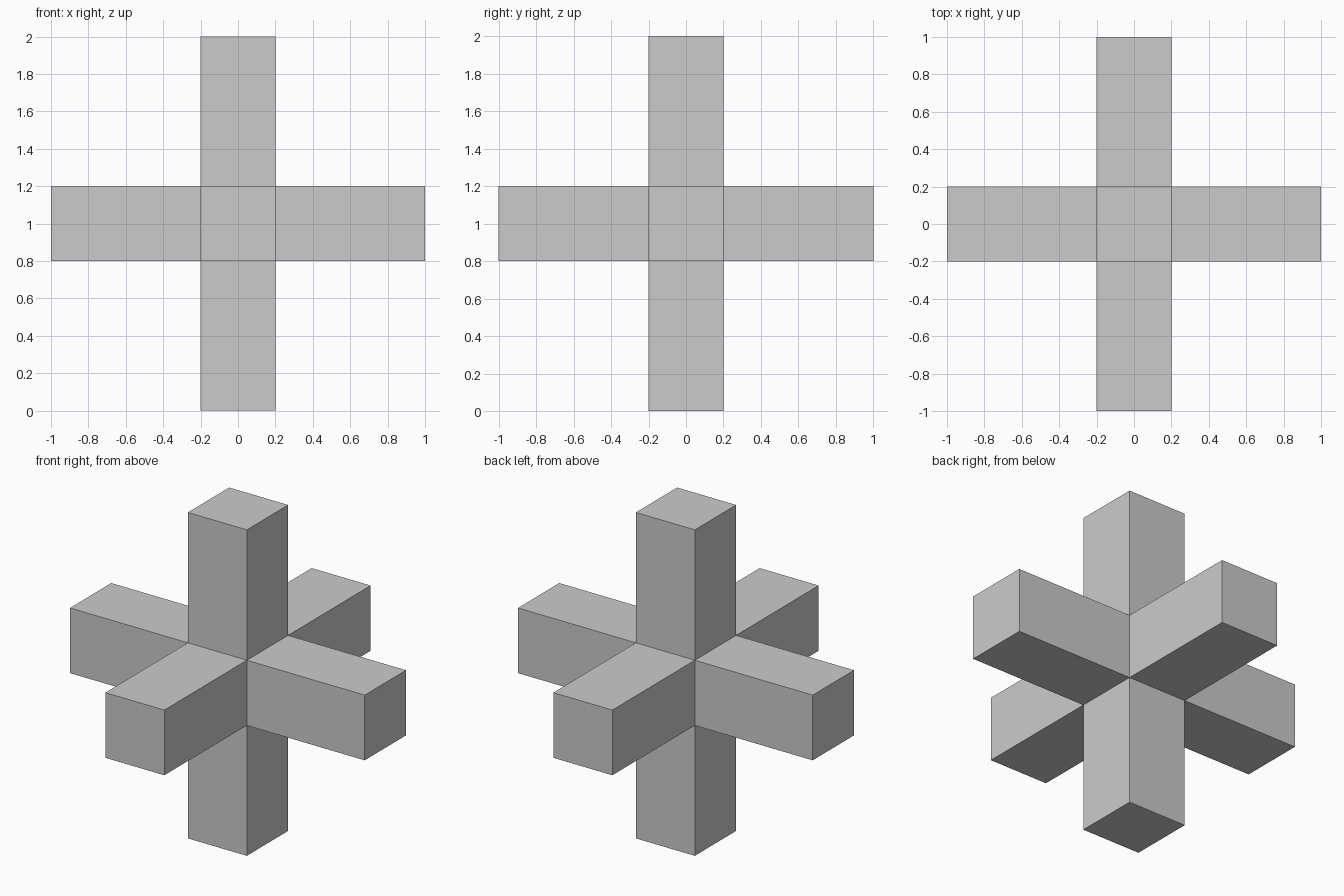
import bpy
import bmesh

if "Cube" in bpy.data.objects:
    bpy.data.objects.remove(bpy.data.objects["Cube"])

CORE = 0.4   # width of the centre cube and of every arm
ARM = 0.8    # length of each arm beyond the centre cube

# Centre cube
bm = bmesh.new()
bmesh.ops.create_cube(bm, size=CORE)

# Six arms, one pulled out of each face of the cube
arms = bmesh.ops.extrude_discrete_faces(bm, faces=bm.faces[:])["faces"]
for face in arms:
    face.normal_update()
    direction = face.calc_center_median().normalized()
    bmesh.ops.translate(bm, verts=face.verts[:], vec=direction * ARM)
bmesh.ops.recalc_face_normals(bm, faces=bm.faces[:])

# Stand the lower arm on the ground
bmesh.ops.translate(bm, verts=bm.verts[:], vec=(0, 0, CORE / 2 + ARM))

mesh = bpy.data.meshes.new("six_armed_cross")
bm.to_mesh(mesh)
bm.free()
cross = bpy.data.objects.new("six_armed_cross", mesh)
bpy.context.collection.objects.link(cross)
